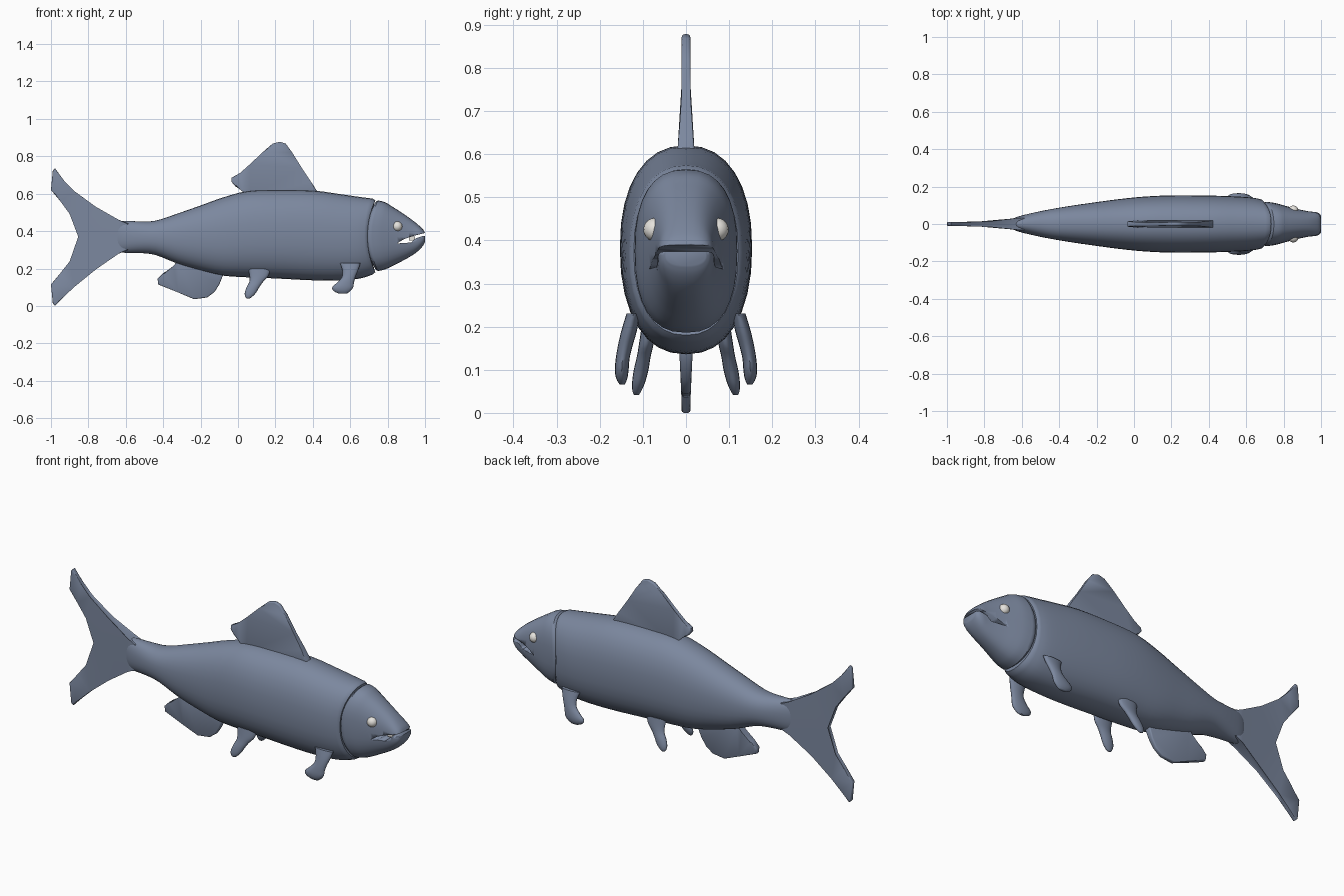
import bpy, bmesh, math
from mathutils import Vector

if "Cube" in bpy.data.objects:
    bpy.data.objects.remove(bpy.data.objects["Cube"])

def material(name, rgb):
    m = bpy.data.materials.new(name)
    m.diffuse_color = (*rgb, 1)
    m.use_nodes = True
    m.node_tree.nodes["Principled BSDF"].inputs["Base Color"].default_value = m.diffuse_color
    return m

SLATE = material("slate blue skin", (0.20, 0.245, 0.345))
WHITE = material("off white", (0.78, 0.76, 0.72))

def finish(bm, name, mat, angle=40):
    bmesh.ops.recalc_face_normals(bm, faces=bm.faces[:])
    me = bpy.data.meshes.new(name)
    bm.to_mesh(me)
    bm.free()
    ob = bpy.data.objects.new(name, me)
    bpy.context.collection.objects.link(ob)
    me.materials.append(mat)
    bpy.ops.object.select_all(action='DESELECT')
    ob.select_set(True)
    bpy.context.view_layer.objects.active = ob
    bpy.ops.object.shade_smooth_by_angle(angle=math.radians(angle))
    return ob

def smooth_rows(rows, steps):
    """Catmull-Rom interpolation between section rows."""
    out = []
    for i in range(len(rows) - 1):
        p = [rows[max(0, min(len(rows) - 1, i + k))] for k in (-1, 0, 1, 2)]
        for s in range(steps):
            t = s / steps
            out.append([0.5 * (2*b + (c-a)*t + (2*a-5*b+4*c-d)*t*t + (3*b-a-3*c+d)*t**3)
                        for a, b, c, d in zip(*p)])
    return out + [list(rows[-1])]

def loft(rings, name, mat, angle=40):
    bm = bmesh.new()
    loops = [[bm.verts.new(p) for p in r] for r in rings]
    n = len(loops[0])
    for a, b in zip(loops, loops[1:]):
        for i in range(n):
            j = (i + 1) % n
            bm.faces.new((a[i], a[j], b[j], b[i]))
    bm.faces.new(loops[0])
    bm.faces.new(loops[-1])
    return finish(bm, name, mat, angle)

def sgnpow(v, e):
    return math.copysign(abs(v) ** e, v)

def body_ring(x, zb, zt, w, bow, e, n=32):
    """Upright rounded section; bow pushes its top and bottom forward."""
    zc, h = (zb + zt) / 2, (zt - zb) / 2
    pts = []
    for i in range(n):
        a = 2 * math.pi * i / n
        s, c = sgnpow(math.sin(a), e), sgnpow(math.cos(a), e)
        pts.append((x + bow * s * s, w * c, zc + h * s))
    return pts

# Body: x, bottom, top, half width, bow
body = [(-.66, .30, .44, .022, 0), (-.62, .285, .455, .04, 0), (-.53, .283, .452, .062, 0),
        (-.44, .272, .456, .08, 0), (-.32, .225, .495, .1, 0), (-.2, .19, .537, .117, 0),
        (-.08, .162, .58, .133, 0), (.05, .153, .614, .146, 0), (.2, .147, .62, .153, 0),
        (.4, .137, .617, .152, 0), (.55, .137, .597, .147, 0), (.64, .147, .582, .14, .015),
        (.685, .168, .574, .13, .035)]
rows = smooth_rows(body, 3) + [(.692, .18, .565, .121, .042), (.685, .21, .535, .1, .04)]
loft([body_ring(*r, .88) for r in rows], "body", SLATE)

# Head, with a gill groove where it meets the body
head = [(.705, .186, .564, .119, .043), (.75, .195, .555, .113, .035), (.8, .21, .534, .1, .02),
        (.85, .228, .512, .086, .005), (.9, .252, .482, .074, 0), (.94, .276, .453, .067, 0),
        (.97, .300, .428, .064, 0), (.99, .323, .408, .057, 0), (1.0, .342, .390, .046, 0)]
rows = [(.685, .215, .535, .1, .04), (.692, .195, .555, .113, .043)] + smooth_rows(head, 3)
head_ob = loft([body_ring(*r, .82) for r in rows], "head", SLATE)

# Mouth: a wedge cut through the snout
bm = bmesh.new()
wedge = [(.85, .334), (.885, .356), (.94, .375), (1.05, .402), (1.05, .378),
         (.985, .373), (.95, .361), (.925, .339), (.88, .336)]
f = bm.faces.new([bm.verts.new((x, -.2, z)) for x, z in wedge])
ex = bmesh.ops.extrude_face_region(bm, geom=[f])
bmesh.ops.translate(bm, vec=(0, .4, 0), verts=[v for v in ex["geom"] if isinstance(v, bmesh.types.BMVert)])
cutter = finish(bm, "mouth_cutter", SLATE)
mod = head_ob.modifiers.new("mouth", 'BOOLEAN')
mod.operation, mod.solver, mod.object = 'DIFFERENCE', 'EXACT', cutter
bpy.context.view_layer.objects.active = head_ob
bpy.ops.object.modifier_apply(modifier="mouth")
bpy.data.objects.remove(cutter)

# Teeth strip inside the mouth
bm = bmesh.new()
bmesh.ops.create_cube(bm, size=1)
for v in bm.verts:
    v.co = Vector((.93 + v.co.x * .03, v.co.y * .07, .361 + v.co.z * .022))
finish(bm, "teeth", WHITE)

# Eyes
for side, label in ((-1, "right"), (1, "left")):
    bm = bmesh.new()
    bmesh.ops.create_uvsphere(bm, u_segments=16, v_segments=10, radius=.027)
    bmesh.ops.translate(bm, vec=(.852, side * .072, .425), verts=bm.verts[:])
    finish(bm, label + "_eye", WHITE)

def flat_fin(name, outline, thickness):
    """Upright blade on the centre line with a rounded rim."""
    bm = bmesh.new()
    sides = [[bm.verts.new((x, s * thickness(x, z), z)) for x, z in outline] for s in (-1, 1)]
    n = len(outline)
    caps = [bm.faces.new(s) for s in sides]
    for i in range(n):
        j = (i + 1) % n
        bm.faces.new((sides[0][i], sides[0][j], sides[1][j], sides[1][i]))
    rim = [e for c in caps for e in c.edges]
    bmesh.ops.bevel(bm, geom=rim, offset=.006, segments=2, profile=.5, affect='EDGES')
    bmesh.ops.triangulate(bm, faces=[f for f in bm.faces if len(f.verts) > 4])
    return finish(bm, name, SLATE, 50)

# Tail, dorsal and anal fins
upper = [(-.58, .44), (-.64, .455), (-.76, .53), (-.88, .61), (-.93, .67), (-.978, .735),
         (-.99, .725), (-1, .62), (-.95, .56), (-.895, .495)]
lower = [(-.895, .235), (-.95, .175), (-1, .115), (-.99, .012), (-.978, 0), (-.93, .05),
         (-.88, .105), (-.76, .195), (-.64, .285), (-.58, .30)]
flat_fin("tail_fin", upper + [(-.848, .37)] + lower,
         lambda x, z: .011 + .022 * max(0, min(1, (x + .85) / .22)) ** 1.5)
flat_fin("dorsal_fin", [(.425, .61), (.39, .665), (.34, .74), (.29, .82), (.255, .868), (.225, .878),
                        (.185, .868), (.13, .82), (.07, .755), (.01, .71), (-.035, .685), (-.036, .665),
                        (-.015, .64), (.03, .615), (.06, .57), (.4, .57)],
         lambda x, z: .010 + .012 * max(0, min(1, (.72 - z) / .13)))
flat_fin("anal_fin", [(-.08, .165), (-.1, .115), (-.125, .075), (-.165, .045), (-.235, .036), (-.32, .072),
                      (-.427, .115), (-.43, .145), (-.40, .175), (-.34, .21), (-.32, .25), (-.1, .22)],
         lambda x, z: .011 + .008 * max(0, min(1, (z - .08) / .1)))

def paddle(name, rows, side):
    """Paired fin: flat oval sections stacked downward (z, x, half length, y, half thickness)."""
    rings = []
    for z, x, hx, y, hy in smooth_rows(rows, 3):
        rings.append([(x + hx * math.cos(a), side * (y + hy * math.sin(a)), z)
                      for a in (2 * math.pi * i / 16 for i in range(16))])
    loft(rings, name, SLATE, 60)

pectoral = [(.23, .60, .055, .122, .016), (.19, .60, .042, .132, .018), (.155, .592, .036, .141, .017),
            (.125, .575, .045, .147, .016), (.1, .56, .056, .149, .016), (.08, .556, .045, .149, .013),
            (.066, .56, .022, .148, .006)]
pelvic = [(.2, .115, .06, .085, .018), (.16, .112, .05, .092, .017), (.13, .098, .037, .098, .016),
          (.1, .08, .034, .104, .017), (.07, .066, .03, .110, .015), (.05, .058, .019, .114, .010),
          (.041, .055, .009, .115, .005)]
for side, label in ((-1, "right"), (1, "left")):
    paddle(label + "_pectoral_fin", pectoral, side)
    paddle(label + "_pelvic_fin", pelvic, side)
